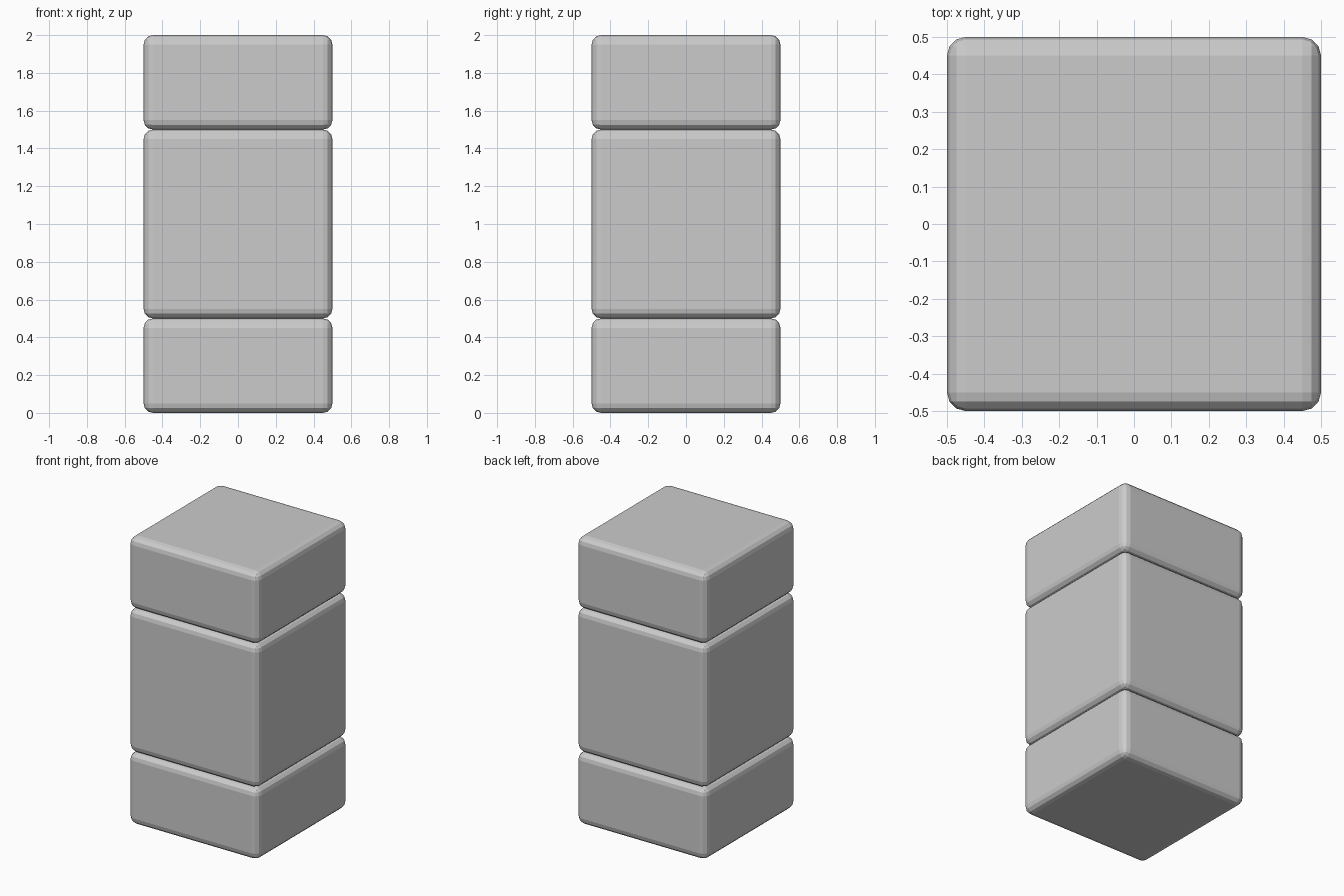
import bpy

if "Cube" in bpy.data.objects:
    bpy.data.objects.remove(bpy.data.objects["Cube"])


def rounded_block(name, z_bottom, z_top):
    """Unit-wide block with softly rounded, flat-shaded edges."""
    height = z_top - z_bottom
    bpy.ops.mesh.primitive_cube_add(size=1, location=(0, 0, z_bottom + height / 2))
    block = bpy.context.object
    block.name = name
    block.scale = (1, 1, height)
    bpy.ops.object.transform_apply(location=False, rotation=False, scale=True)
    bevel = block.modifiers.new("rounded_edges", 'BEVEL')
    bevel.width = 0.05
    bevel.segments = 3
    return block


# Stacked blocks: half height, full height, half height
rounded_block("bottom_block", 0.0, 0.5)
rounded_block("middle_block", 0.5, 1.5)
rounded_block("top_block", 1.5, 2.0)
